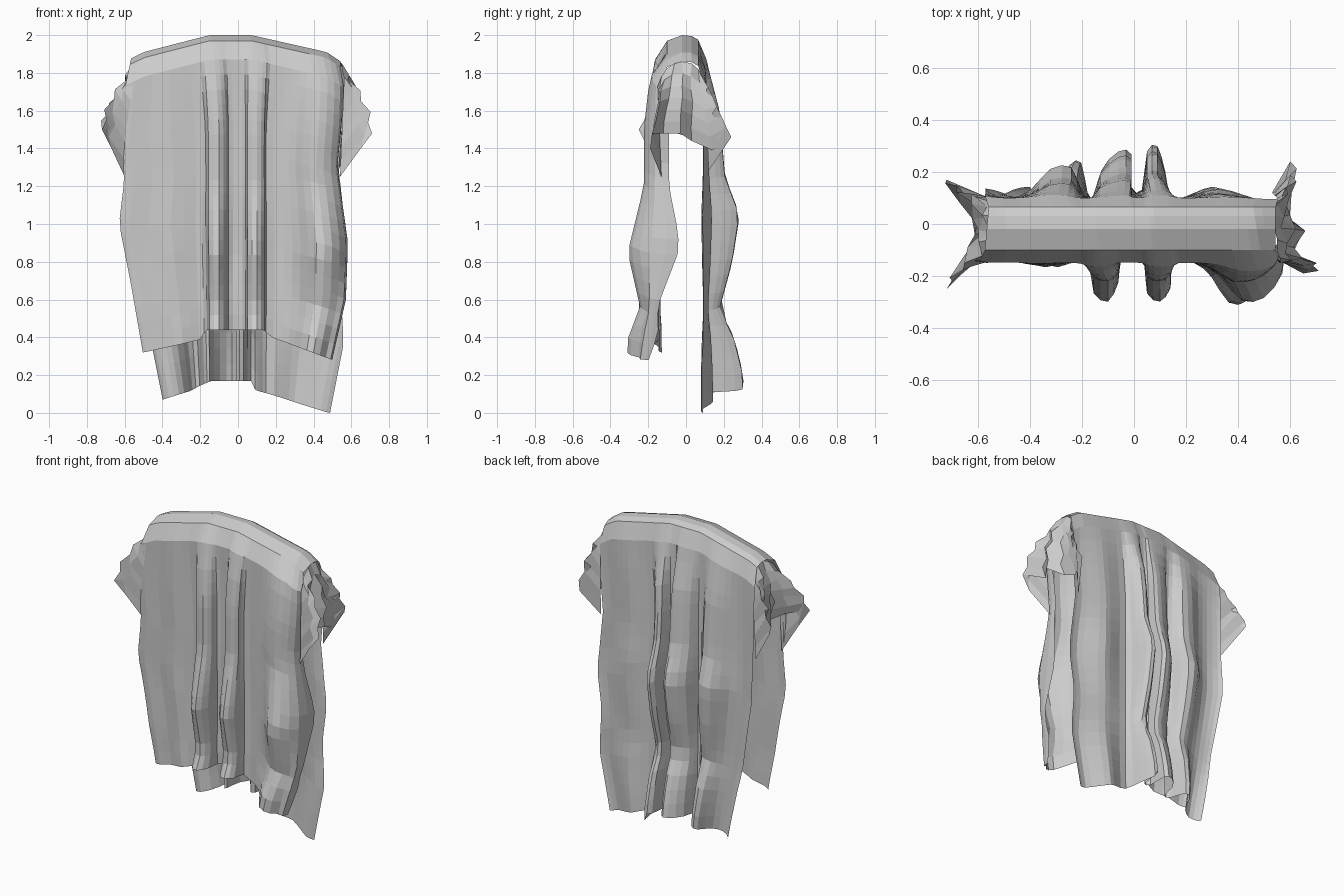
import bpy
import random

if "Cube" in bpy.data.objects:
    bpy.data.objects.remove(bpy.data.objects["Cube"])

random.seed(4)
mat = bpy.data.materials.new("grey cloth")
mat.diffuse_color = (0.6, 0.6, 0.6, 1)
mat.use_nodes = True
mat.node_tree.nodes["Principled BSDF"].inputs["Base Color"].default_value = mat.diffuse_color


def lerp(a, b, t):
    return a + (b - a) * t


def keyed(keys, x):
    """Piecewise linear lookup in (x, value) pairs sorted by x."""
    if x <= keys[0][0]:
        return keys[0][1]
    for (x0, v0), (x1, v1) in zip(keys, keys[1:]):
        if x <= x1:
            return lerp(v0, v1, (x - x0) / (x1 - x0))
    return keys[-1][1]


def smooth_path(pts, n):
    """Catmull-Rom subdivision, n steps per span."""
    out = []
    for i in range(len(pts) - 1):
        p = [pts[max(0, min(len(pts) - 1, i + k))] for k in (-1, 0, 1, 2)]
        for s in range(n):
            t = s / n
            out.append(tuple(0.5 * (2 * b + (c - a) * t + (2 * a - 5 * b + 4 * c - d) * t * t
                                    + (3 * b - a - 3 * c + d) * t ** 3) for a, b, c, d in zip(*p)))
    out.append(pts[-1])
    return out


def sheet(name, rows):
    """Flat-shaded quad grid from rows of points."""
    n = len(rows[0])
    verts = [p for r in rows for p in r]
    faces = [(j * n + i, j * n + i + 1, (j + 1) * n + i + 1, (j + 1) * n + i)
             for j in range(len(rows) - 1) for i in range(n - 1)]
    me = bpy.data.meshes.new(name)
    me.from_pydata(verts, [], faces)
    me.materials.append(mat)
    ob = bpy.data.objects.new(name, me)
    bpy.context.collection.objects.link(ob)
    return ob


# fold cross-sections (x, y) of the hanging front and back panels
FRONT = smooth_path([(-.60, -.13), (-.55, -.145), (-.45, -.14), (-.34, -.165), (-.22, -.14), (-.17, -.17),
                     (-.155, -.26), (-.10, -.29), (-.06, -.22), (-.05, -.14), (0, -.13), (.04, -.16),
                     (.05, -.26), (.10, -.29), (.14, -.24), (.15, -.15), (.24, -.15), (.32, -.20),
                     (.40, -.29), (.48, -.28), (.55, -.18), (.56, -.03)], 2)
BACK = smooth_path([(-.57, .14), (-.55, .12), (-.48, .10), (-.40, .13), (-.32, .22), (-.24, .23),
                    (-.20, .12), (-.16, .10), (-.13, .20), (-.06, .27), (-.01, .26), (-.01, .14),
                    (.03, .13), (.05, .27), (.09, .29), (.12, .20), (.15, .10), (.25, .12),
                    (.33, .14), (.42, .11), (.50, .08), (.56, .09)], 2)
N = len(FRONT)


def top_x(sec, i):
    """Column position along the rail, close to the fold it feeds."""
    return lerp(lerp(-.58, .56, i / (N - 1)), sec[i][0], .75)


# ridge height, hem heights, fold depth by height, and edge taper by height
RIDGE = [(-.58, 1.87), (-.5, 1.91), (-.15, 2.0), (.07, 2.0), (.47, 1.91), (.56, 1.85)]
HEM_F = [(-.5, .32), (-.17, .39), (-.15, .44), (.12, .44), (.16, .40), (.5, .28)]
HEM_B = [(-.4, .07), (-.2, .13), (-.1, .17), (.06, .17), (.08, .12), (.48, 0)]
DEPTH_F = [(.3, 1.1), (.42, 1.05), (.55, .62), (.85, 1.08), (1.2, .5), (1.5, .5), (1.7, .35), (1.86, .1)]
DEPTH_B = [(.2, 1.05), (.4, .8), (.55, .4), (.8, .75), (1.05, .95), (1.25, .55), (1.6, .4), (1.86, .05)]
TAPER_F = ([(.32, .84), (.7, .95), (1.0, 1.05), (1.25, 1.0), (1.5, 1.06), (1.8, 1.03)],
           [(.28, .89), (.6, 1.02), (.9, 1.04), (1.3, .94), (1.8, 1.0)])
TAPER_B = ([(.07, .70), (.5, .85), (1.0, 1.0), (1.8, 1.0)],
           [(.0, .87), (.37, 1.0), (.65, .97), (.9, 1.03), (1.3, .95), (1.8, 1.0)])
# how far the front panel's right edge curls in, by height
CURL = [(.28, -.18), (.5, -.09), (.7, -.05), (.95, 0), (1.8, 0)]


def panel_point(sec, i, t, hem, depth, taper, base_y):
    """Point on a hanging panel, t = 0 at the top and 1 at the hem."""
    x, y = sec[i]
    side = 0 if x < 0 else 1
    ztop = keyed(RIDGE, top_x(sec, i)) - .13
    zb = keyed(hem, x * keyed(taper[side], 0))
    z = lerp(ztop, zb, t)
    far = min(1, max(0, (abs(x) - .1) / .25))
    gather = min(1, t / .25) ** .8
    px = lerp(top_x(sec, i), x * lerp(1, keyed(taper[side], z), far), gather)
    py = base_y + (y - base_y) * keyed(depth, z)
    if base_y < 0:
        py += keyed(CURL, z) * max(0, (i - (N - 4)) / 3)
    return (px, py, z)


# draped cloth: front hem up, over the rail, down to the back hem
rows = []
RF, RB = 18, 20
for j in range(RF, -1, -1):
    rows.append([panel_point(FRONT, i, j / RF, HEM_F, DEPTH_F, TAPER_F, -.15) for i in range(N)])
for y, dz in [(-.10, -.03), (-.02, 0), (.03, -.005), (.065, -.025)]:
    f = (y + .15) / .25
    xs = [lerp(top_x(FRONT, i), top_x(BACK, i), f) * .97 for i in range(N)]
    rows.append([(x, y, keyed(RIDGE, x) + dz) for x in xs])
for j in range(RB + 1):
    rows.append([panel_point(BACK, i, j / RB, HEM_B, DEPTH_B, TAPER_B, .10) for i in range(N)])
sheet("draped_cloth", rows)


def ruffle(name, s, upper, lower):
    """Crumpled end of the cloth hanging over one end of the rail."""
    grid = []
    steps = 6
    for j in range(steps + 1):
        t = j / steps
        row = []
        for i, (a, b) in enumerate(zip(upper, lower)):
            x, y, z = (lerp(p, q, t) for p, q in zip(a, b))
            inner = 0 < i < len(upper) - 1
            bulge = .14 * t * (1 - t) if inner else 0
            k = .014 * (-1) ** (i + j) if inner and 0 < j < steps else 0
            row.append((s * (x + bulge + k), y + k * random.uniform(-.5, .5), z))
        grid.append(row)
    sheet(name, grid)


UPPER = [(.56, -.15, 1.73), (.56, -.13, 1.78), (.55, -.105, 1.82), (.55, -.06, 1.85), (.54, -.02, 1.86),
         (.54, .03, 1.85), (.54, .065, 1.82), (.55, .085, 1.78), (.55, .10, 1.73)]
ruffle("right_ruffle", 1, UPPER,
       [(.54, -.13, 1.25), (.65, -.19, 1.40), (.71, -.18, 1.48), (.58, -.12, 1.48), (.65, -.03, 1.48),
        (.56, .03, 1.44), (.57, .14, 1.39), (.60, .24, 1.46), (.53, .12, 1.28)])
ruffle("left_ruffle", -1, UPPER,
       [(.60, -.13, 1.25), (.67, -.20, 1.40), (.72, -.25, 1.50), (.63, -.13, 1.50), (.58, -.05, 1.48),
        (.60, .02, 1.46), (.66, .09, 1.48), (.72, .17, 1.50), (.58, .11, 1.28)])
